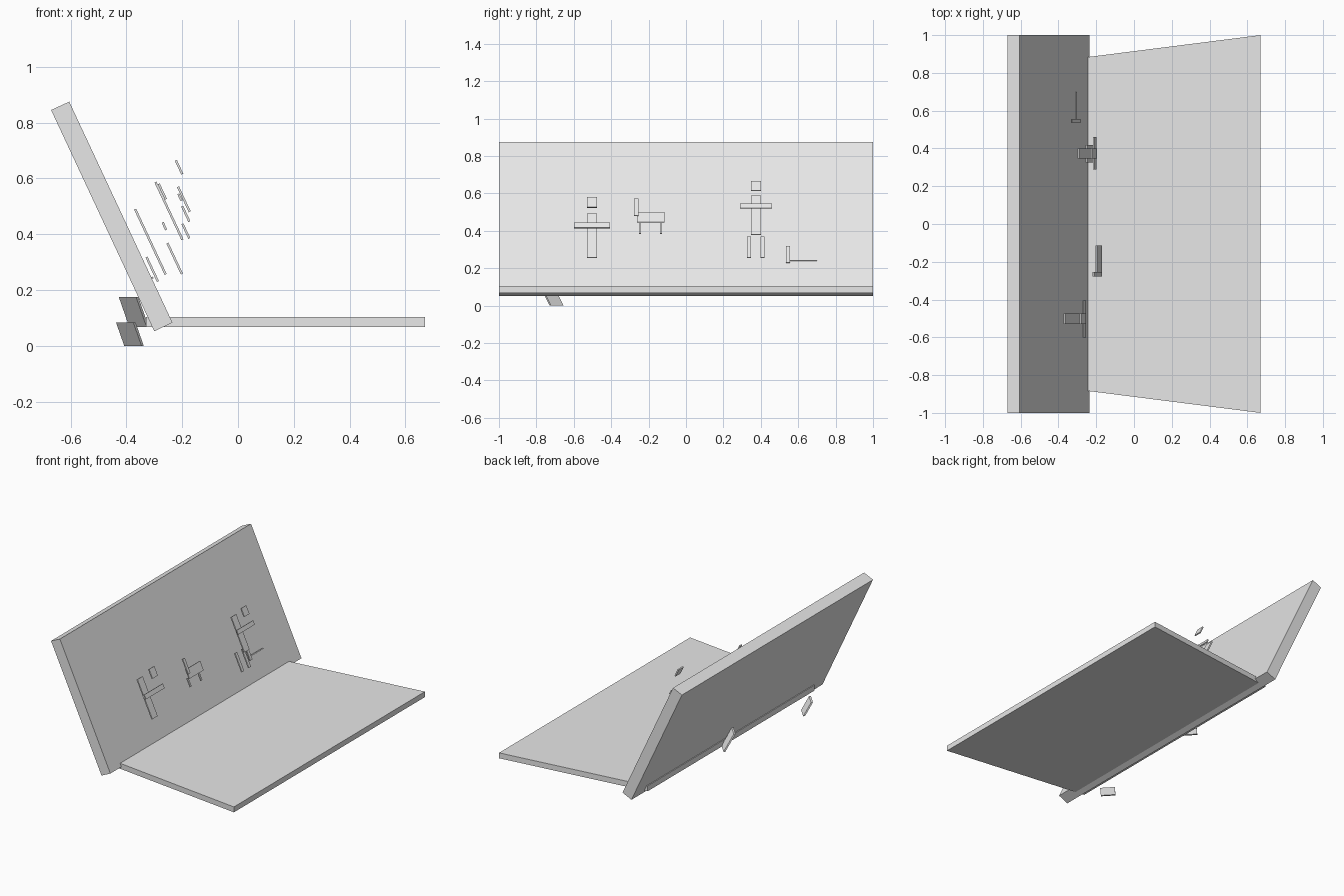
import bpy, bmesh
from mathutils import Vector

if "Cube" in bpy.data.objects:
    bpy.data.objects.remove(bpy.data.objects["Cube"])

grey = bpy.data.materials.new("light_grey")
grey.diffuse_color = (0.8, 0.8, 0.8, 1)
grey.use_nodes = True
grey.node_tree.nodes["Principled BSDF"].inputs["Base Color"].default_value = grey.diffuse_color

LEAN = -0.468  # x drift per unit of height on the leaning panel


def prism(name, ring, offset):
    """Sweep a flat ring of points along an offset to make a solid part."""
    bm = bmesh.new()
    off = Vector(offset)
    a = [bm.verts.new(p) for p in ring]
    b = [bm.verts.new(Vector(p) + off) for p in ring]
    n = len(ring)
    bm.faces.new(a)
    bm.faces.new(b[::-1])
    for i in range(n):
        j = (i + 1) % n
        bm.faces.new((a[i], b[i], b[j], a[j]))
    bmesh.ops.recalc_face_normals(bm, faces=bm.faces)
    mesh = bpy.data.meshes.new(name)
    bm.to_mesh(mesh)
    bm.free()
    mesh.materials.append(grey)
    obj = bpy.data.objects.new(name, mesh)
    bpy.context.collection.objects.link(obj)
    return obj


def plaque(name, y0, y1, z0, z1, x_top, t=0.008):
    """Thin plate parallel to the leaning panel."""
    x_bot = x_top - LEAN * (z1 - z0)
    h = Vector((t / 2 * 0.906, 0, t / 2 * 0.424))
    top, bot = Vector((x_top, y0, z1)), Vector((x_bot, y0, z0))
    prism(name, [top - h, top + h, bot + h, bot - h], (0, y1 - y0, 0))


def support(name, left, right, z0, z1):
    """Thin slanted plate behind the panel."""
    rise = Vector((-0.35, -0.5, 1)) * (z1 - z0)
    l, r = Vector((*left, z0)), Vector((*right, z0))
    prism(name, [l, r, r + rise, l + rise], (0.008, 0.008, 0))


# Leaning back panel
prism("back_panel",
      [(-0.67, -1, 0.845), (-0.605, -1, 0.875), (-0.235, -1, 0.083), (-0.30, -1, 0.052)],
      (0, 2, 0))

# Tapered base slab
prism("base_slab",
      [(-0.33, -0.873, 0.068), (0.67, -1, 0.068), (0.67, 1, 0.068), (-0.33, 0.873, 0.068)],
      (0, 0, 0.036))

# Slanted supports
support("low_support", (-0.408, -0.663), (-0.346, -0.73), 0.0, 0.083)
support("high_support", (-0.39, 0.145), (-0.328, 0.078), 0.068, 0.175)

# Standing figure with two legs
plaque("tall_figure_head", 0.348, 0.40, 0.615, 0.665, -0.223)
plaque("tall_figure_arms", 0.288, 0.46, 0.52, 0.545, -0.214)
plaque("tall_figure_body", 0.348, 0.40, 0.38, 0.587, -0.296)
for side, y in (("left", 0.325), ("right", 0.397)):
    plaque("tall_figure_leg_" + side, y, y + 0.022, 0.257, 0.368, -0.253)

# Second figure
plaque("small_figure_head", -0.53, -0.475, 0.525, 0.58, -0.284)
plaque("small_figure_arms", -0.60, -0.405, 0.415, 0.442, -0.270)
plaque("small_figure_body", -0.53, -0.475, 0.256, 0.49, -0.369)

# Four legged animal in side profile
plaque("animal_body", -0.263, -0.115, 0.445, 0.50, -0.200)
plaque("animal_neck", -0.277, -0.255, 0.48, 0.57, -0.215)
for side, y in (("front", -0.252), ("rear", -0.14)):
    plaque("animal_leg_" + side, y, y + 0.012, 0.385, 0.437, -0.199)

# Post with a thin rod
plaque("post", 0.535, 0.557, 0.23, 0.318, -0.328)
plaque("thin_rod", 0.55, 0.70, 0.24, 0.246, -0.309)
